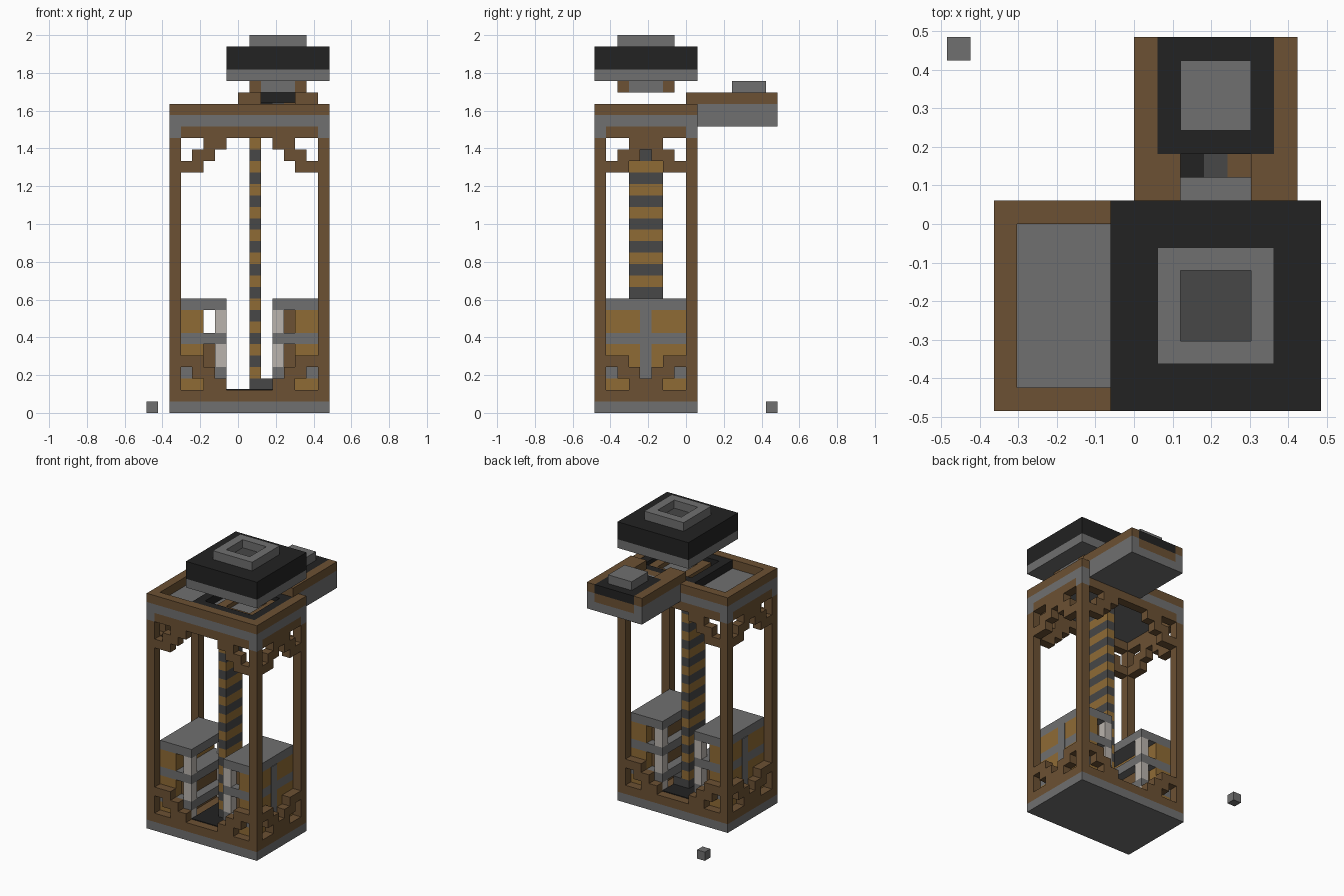
import bpy, bmesh
from mathutils import Matrix, Vector

if "Cube" in bpy.data.objects:
    bpy.data.objects.remove(bpy.data.objects["Cube"], do_unlink=True)

UNIT = 2 / 33          # one block
ORIGIN = Vector((8, 8, 0))


def material(name, rgb):
    linear = [(c / 255 / 12.92) if c < 11 else ((c / 255 + 0.055) / 1.055) ** 2.4 for c in rgb]
    mat = bpy.data.materials.new(name)
    mat.use_nodes = True
    mat.diffuse_color = (*linear, 1)
    mat.node_tree.nodes["Principled BSDF"].inputs["Base Color"].default_value = (*linear, 1)
    return mat


brown = material("dark wood", (108, 81, 51))
gold = material("golden wood", (143, 107, 53))
grey = material("stone grey", (112, 112, 112))
slate = material("slate grey", (71, 71, 71))
black = material("coal black", (34, 34, 34))
beige = material("pale beige", (186, 180, 173))


def part(name, mat, boxes):
    """Join boxes, each given as x, y and z spans in block units."""
    bm = bmesh.new()
    for spans in boxes:
        low = Vector([s[0] for s in spans])
        high = Vector([s[1] for s in spans])
        place = Matrix.Translation(((low + high) / 2 - ORIGIN) * UNIT)
        size = Matrix.Diagonal((*((high - low) * UNIT), 1))
        bmesh.ops.create_cube(bm, size=1, matrix=place @ size)
    mesh = bpy.data.meshes.new(name)
    bm.to_mesh(mesh)
    bm.free()
    mesh.materials.append(mat)
    obj = bpy.data.objects.new(name, mesh)
    bpy.context.collection.objects.link(obj)
    return obj


def ring(xs, ys, zs, t=1):
    """Four boxes that form a rectangular frame of thickness t."""
    (a, b), (c, d) = xs, ys
    return [(xs, (c, c + t), zs), (xs, (d - t, d), zs),
            ((a, a + t), (c + t, d - t), zs), ((b - t, b), (c + t, d - t), zs)]


def cell(i):
    return (i, i + 1)


# Tower frame
TX, TY = (2, 16), (0, 9)
IX, IY = (3, 15), (1, 8)
corners = [(x, y) for x in (2, 15) for y in (0, 8)]
part("base_slab", grey, [(TX, TY, (0, 1))])
part("floor", brown, [(TX, TY, (1, 2))])
part("floor_plate", black, [((7, 11), IY, (2, 2.08))])
part("corner_posts", brown, [(cell(x), cell(y), (2, 24)) for x, y in corners])
part("post_caps", grey, [(cell(x), cell(y), (24, 25)) for x, y in corners])
part("upper_beams", brown,
     [(IX, cell(y), (24, 25)) for y in (0, 8)] + [(cell(x), IY, (24, 25)) for x in (2, 15)])
part("ceiling", grey, [(TX, TY, (25, 26))])
part("top_rim", brown, ring(TX, TY, (26, 27)))

# Stepped corner brackets, mirrored to every side and to the top
brackets = []
for step, (start, end) in enumerate([(2, 4), (1, 3), (0, 2)]):
    for level in (2 + step, 23 - step):
        for x in ((3 + start, 3 + end), (15 - end, 15 - start)):
            brackets += [(x, cell(y), cell(level)) for y in (0, 8)]
        stop = min(end, 3.5)
        for y in ((1 + start, 1 + stop), (8 - stop, 8 - start)):
            brackets += [(cell(x), y, cell(level)) for x in (2, 15)]
part("corner_brackets", brown, brackets)

# Striped centre column
for name, mat, first in (("column_dark_bands", slate, 2), ("column_gold_bands", gold, 3)):
    part(name, mat, [(cell(9), (3, 6), cell(z)) for z in range(first, 25, 2)])
part("column_foot", slate, [(cell(10), (3, 6), cell(2))])

# Pair of storage racks beside the column
for side, rack, wall, gap, inner, outer in (
        ("right", (3, 7), (3, 5), 5, 6, (2.92, 3)),
        ("left", (11, 15), (13, 15), 12, 11, (15, 15.08))):
    bays = [(2, 3), (4, 6), (7, 9)]
    part(side + "_rack_shelves", grey, [(rack, IY, cell(z)) for z in (3, 6, 9)])
    part(side + "_rack_panels", gold, [(wall, IY, z) for z in bays])
    part(side + "_rack_strip", grey, [(outer, cell(4), (3, 9))])
    part(side + "_rack_columns", beige,
         [(cell(inner), cell(y), z) for y in (1, 7) for z in bays])
    backing = bays[:2] if side == "right" else bays
    part(side + "_rack_backing", brown, [(cell(gap), (2, 7), z) for z in backing])

# Roof recess pad
part("roof_pad", black, ring((7, 15), IY, (26, 26.95)))
part("roof_pad_centre", brown, ring((9, 14), (2, 7), (26, 26.5)))

# Rear bracket box
BX = (8, 15)
part("rear_box", grey, [(BX, (9, 15), (25, 27)), (BX, cell(15), (25, 26)),
                        (cell(8), cell(15), (26, 27)), (cell(14), cell(15), (26, 27))])
part("rear_box_trim", brown, [((9, 14), cell(15), (26, 27))])
part("rear_box_rim", brown,
     [(cell(x), (8, 16), (27, 28)) for x in (8, 14)]
     + [(cell(x), (8, 11), (27, 28)) for x in (9, 13)])
part("rear_pad", black, [((9, 14), (11, 16), (27, 28))])
part("rear_button", grey, [((10, 13), (12, 15), (28, 29))])
for name, mat, x in (("black", black, 10), ("slate", slate, 11), ("wood", brown, 12)):
    part("channel_tile_" + name, mat, [(cell(x), cell(10), (27, 27.1))])

# Floating head
HX, HY = (7, 16), (0, 9)
part("head_foot_corners", brown,
     [(cell(x), cell(y), (28, 29)) for x in (9, 13) for y in (2, 6)])
part("head_foot", grey, [((9, 14), (3, 6), (28, 29)), ((10, 13), (2, 7), (28, 29))])
part("head_plate", grey, [(HX, HY, (29, 30))])
part("head_block", black, [(HX, HY, (30, 32))])
part("head_rim", grey, ring((9, 14), (2, 7), (32, 33)))
part("head_socket", slate, [((10, 13), (3, 6), (32, 32.08))])

# Loose block on the ground
part("loose_block", grey, [(cell(0), cell(15), cell(0))])
